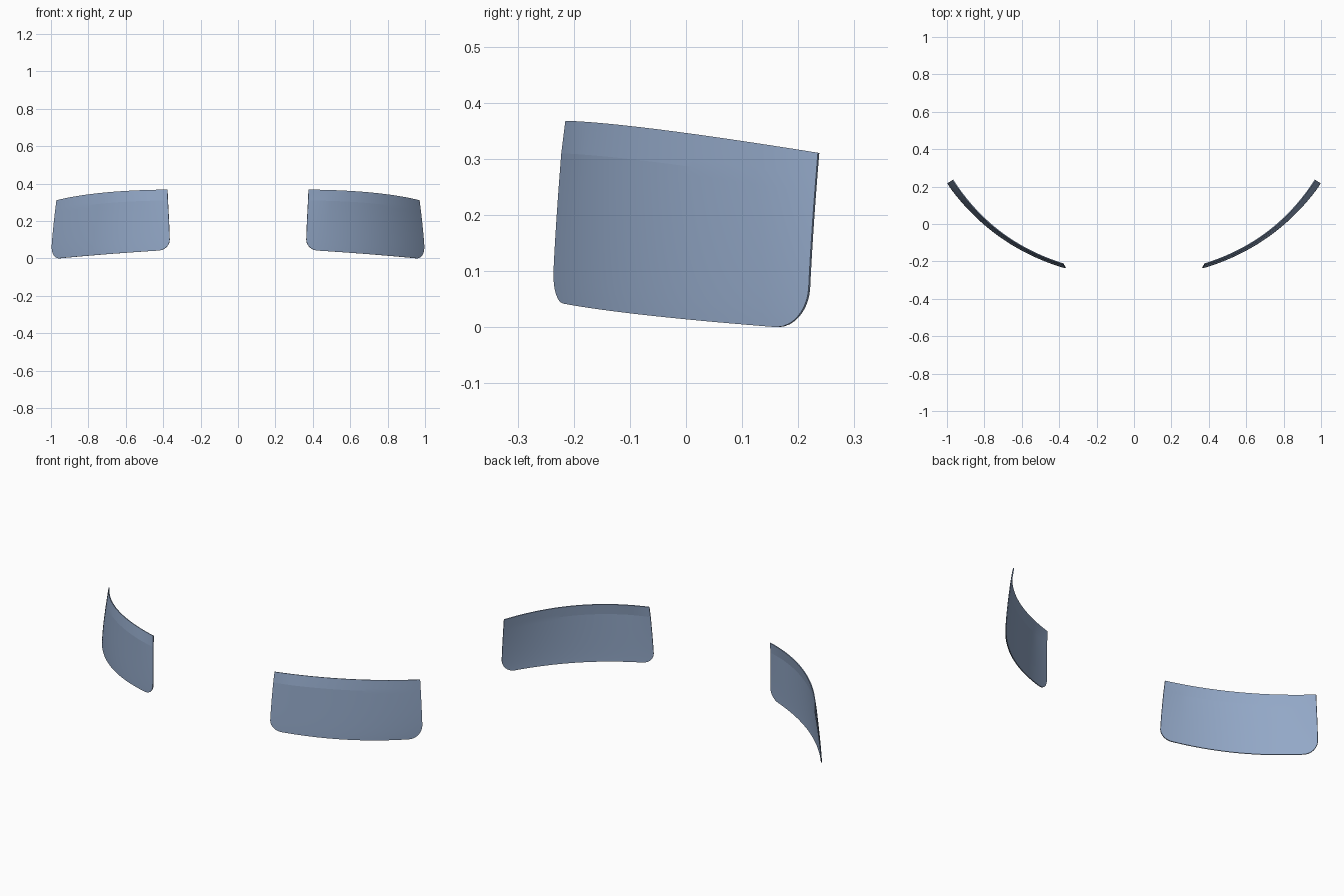
import bpy, bmesh, math
from mathutils import Vector

if "Cube" in bpy.data.objects:
    bpy.data.objects.remove(bpy.data.objects["Cube"])

COLS, ROWS, STRIP_ROWS = 48, 18, 4
STRIP = 0.058          # height of the leaning strip along the top
SAG = 0.068            # bow of the panel in plan


def arc(a, b, u):
    """Bowed plan curve from a to b."""
    a, b = Vector(a), Vector(b)
    d = (b - a).normalized()
    return a.lerp(b, u) + Vector((d.y, -d.x)) * 4 * SAG * u * (1 - u)


def corner(d, length, height):
    """Rise of the bottom edge at distance d from a rounded end."""
    if d >= length:
        return 0.0
    k = 1 - d / length
    return height * (1 - math.sqrt(max(0.0, 1 - k * k)))


def top_z(u):
    return 0.368 - 0.057 * u + 0.05 * u * (1 - u)


def base_z(u):
    return 0.046 - 0.050 * u


def bottom_z(u):
    ends = corner(u * 0.79, 0.06, 0.055) + corner((1 - u) * 0.79, 0.07, 0.075)
    return max(0.0, base_z(u) + ends)


def point(u, z):
    """Surface point: the lower edge swells outward, the top leans in."""
    low, high = base_z(u), top_z(u)
    t = min(1, max(0, (z - low) / (high - low)))
    p = arc((0.365, -0.238), (1.0, 0.216), u).lerp(arc((0.378, -0.215), (0.971, 0.235), u), t ** 1.4)
    # ridge under the top strip, fading towards the outer end
    tc = 1 - STRIP / (high - low)
    ridge = (t / tc) ** 2 if t < tc else (1 - t) / (1 - tc)
    n = Vector((0.3 + 0.45 * u, -0.95 + 0.25 * u)).normalized()
    p += n * 0.006 * (1 - u) * min(1, 0.3 + 5 * u) * ridge
    return Vector((p.x, p.y, z))


# curved panel sheet, columns packed towards the rounded ends
bm = bmesh.new()
grid = []
for i in range(COLS + 1):
    u = (1 - math.cos(math.pi * i / COLS)) / 2
    zb, zt = bottom_z(u), top_z(u)
    zc = zt - STRIP
    zs = [zb + (zc - zb) * j / ROWS for j in range(ROWS)]
    zs += [zc + STRIP * j / STRIP_ROWS for j in range(STRIP_ROWS + 1)]
    grid.append([bm.verts.new(point(u, z)) for z in zs])
for a, b in zip(grid, grid[1:]):
    for j in range(ROWS + STRIP_ROWS):
        bm.faces.new((a[j], b[j], b[j + 1], a[j + 1]))
for i in range(int(COLS * 0.6)):
    bm.edges.get((grid[i][ROWS], grid[i + 1][ROWS])).smooth = False
mesh = bpy.data.meshes.new("curved_panels")
bm.to_mesh(mesh)
bm.free()
panel = bpy.data.objects.new("curved_panels", mesh)
bpy.context.collection.objects.link(panel)
bpy.context.view_layer.objects.active = panel
panel.select_set(True)

# blue-grey finish
finish = bpy.data.materials.new("blue_grey")
finish.diffuse_color = (0.29, 0.39, 0.57, 1)
finish.use_nodes = True
finish.node_tree.nodes["Principled BSDF"].inputs["Base Color"].default_value = finish.diffuse_color
mesh.materials.append(finish)

# thin wall, then smooth shading with sharp rims
wall = panel.modifiers.new("wall", 'SOLIDIFY')
wall.thickness = 0.005
wall.offset = -1
bpy.ops.object.modifier_apply(modifier="wall")
bpy.ops.object.shade_smooth_by_angle(angle=math.radians(35), keep_sharp_edges=True)

# matching panel on the other side
mirror = panel.modifiers.new("other_side", 'MIRROR')
mirror.use_axis[0] = True
